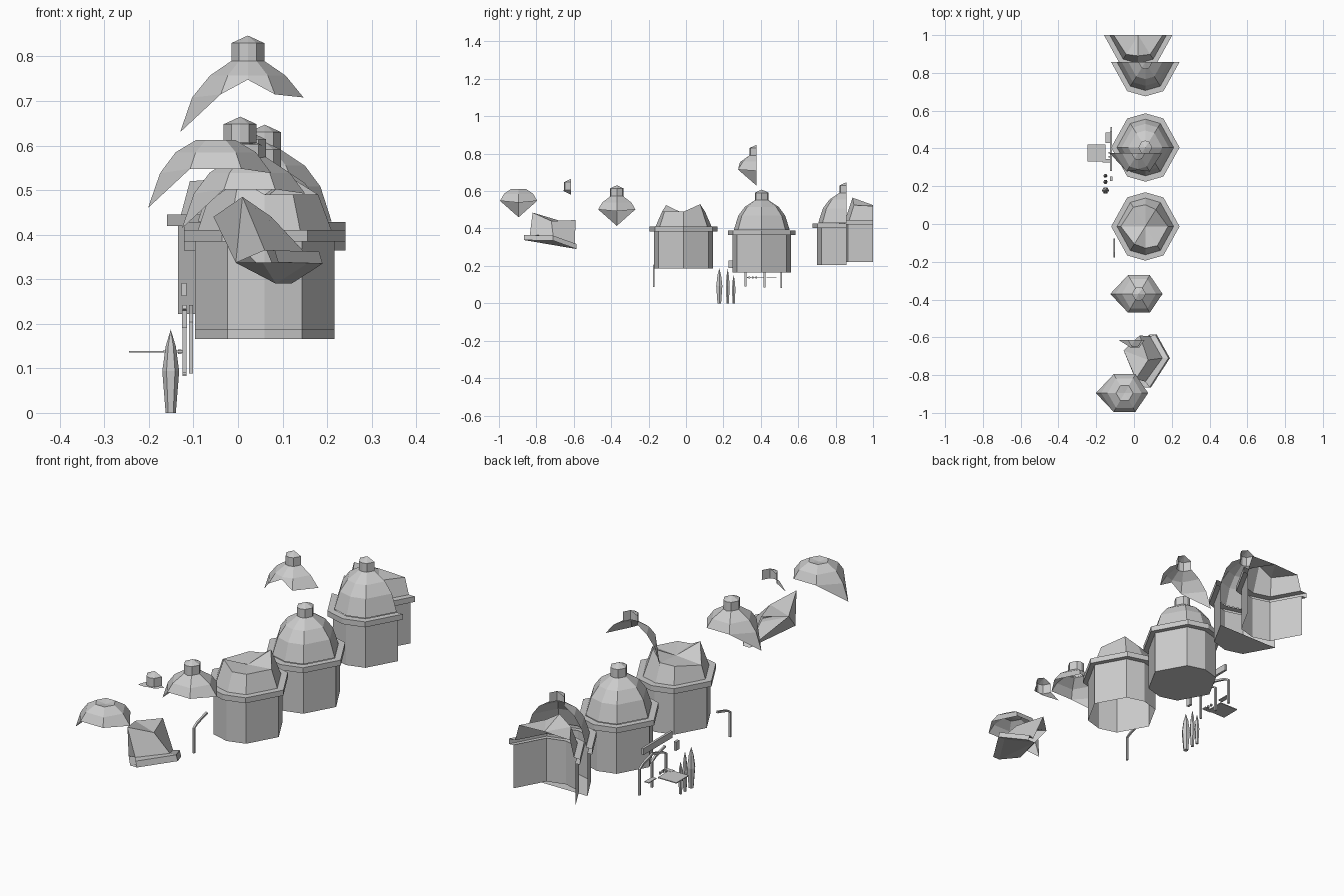
import bpy, bmesh
from math import sin, cos, radians
from mathutils import Vector

if "Cube" in bpy.data.objects:
    bpy.data.objects.remove(bpy.data.objects["Cube"])

FULL = [0, 58, 90, 122, 180, 238, 270, 302]
HALF = [180, 238, 270, 302, 360]
HEX = [0, 60, 120, 180, 240, 300]


def mesh_object(name, verts, faces):
    bm = bmesh.new()
    vs = [bm.verts.new(v) for v in verts]
    for f in faces:
        bm.faces.new([vs[i] for i in f])
    bmesh.ops.recalc_face_normals(bm, faces=bm.faces)
    me = bpy.data.meshes.new(name)
    bm.to_mesh(me)
    bm.free()
    ob = bpy.data.objects.new(name, me)
    bpy.context.collection.objects.link(ob)
    return ob


def shell(name, centre, angles, rows, bottom=False, tip=None, drops=(), drop_row=None):
    """Faceted shell: rows are (radius, height) or one such pair per angle."""
    cx, cy, cz = centre
    n = len(angles)
    closed = angles[-1] < 360
    verts, faces = [], []

    def point(a, r, z):
        return (cx + r * cos(radians(a)), cy + r * sin(radians(a)), cz + z)

    for row in rows:
        for k, a in enumerate(angles):
            r, z = row[k] if isinstance(row, list) else row
            verts.append(point(a, r, z))
    pairs = [(k, (k + 1) % n) for k in range(n if closed else n - 1)]
    for i in range(len(rows) - 1):
        faces += [(i*n + a, i*n + b, (i+1)*n + b, (i+1)*n + a) for a, b in pairs]
    if bottom:
        faces.append(tuple(reversed(range(n))))
    if tip is not None:
        verts.append((cx, cy, cz + tip))
        last = (len(rows) - 1) * n
        faces += [(last + a, last + b, len(verts) - 1) for a, b in pairs]
    for k in drops:  # broken rim points hanging below the first row
        verts.append(point(angles[k], *drop_row))
        faces += [(a, b, len(verts) - 1) for a, b in pairs if k in (a, b)]
    return mesh_object(name, verts, faces)


def box(name, x, y, z):
    v = [(a, b, c) for a in x for b in y for c in z]
    return mesh_object(name, v, [(0, 1, 3, 2), (4, 6, 7, 5), (0, 4, 5, 1),
                                 (2, 3, 7, 6), (0, 2, 6, 4), (1, 5, 7, 3)])


def bar(name, pts, w):
    """Square bar following a path in the yz plane."""
    verts, faces = [], []
    for i, p in enumerate(pts):
        p = Vector(p)
        d = (Vector(pts[min(i+1, len(pts)-1)]) - Vector(pts[max(i-1, 0)])).normalized()
        side = Vector((w / 2, 0, 0))
        up = d.cross(Vector((1, 0, 0))).normalized() * w / 2
        verts += [p - side - up, p + side - up, p + side + up, p - side + up]
        if i:
            o = 4 * i
            faces += [(o-4+k, o-4+(k+1) % 4, o+(k+1) % 4, o+k) for k in range(4)]
    faces += [(3, 2, 1, 0), tuple(range(len(verts)-4, len(verts)))]
    return mesh_object(name, verts, faces)


def tower(name, centre, angles, bottom=False):
    shell(name + "_wall", centre, angles, [(.157, 0), (.157, .2)], bottom=bottom)
    shell(name + "_cornice", centre, angles,
          [(.157, .198), (.181, .198), (.181, .223), (.15, .223)])


def cupola(name, centre, angles):
    shell(name, centre, angles, [(.037, .155), (.037, .2)], tip=.217)


DOME = [(.15, 0), (.125, .078), (.09, .125), (.037, .16)]

# whole tower
tower("whole_tower", (.06, .405, .166), FULL, True)
shell("whole_dome", (.06, .405, .391), FULL, DOME)
cupola("whole_cupola", (.06, .405, .391), FULL)

# tower with a caved-in dome
tower("caved_tower", (.06, -.013, .187), FULL)
broken = [(.12, .08), (.105, .12), (.115, .08), (.12, .075),
          (.13, .06), (.11, .115), (.115, .08), (.12, .08)]
shell("caved_dome", (.06, -.013, .41), FULL, [(.15, 0), broken], tip=.07)

# two half towers, open at the back
tower("half_tower", (.06, .857, .205), HALF, True)
shell("half_dome", (.06, .857, .43), HALF, DOME)
cupola("half_cupola", (.06, .857, .43), HALF)
tower("rear_half_tower", (.022, 1.0, .222), HALF)
shell("rear_half_dome", (.022, 1.0, .445), HALF,
      [(.15, 0), [(.13, .075), (.12, .08), (.11, .12), (.12, .08), (.13, .075)]], tip=.08)

# floating dome fragments, each with one long broken point on the left
rim = [(.125, .078), (.115, .088), (.115, .088)] * 2
half_rim = [(.125, .078), (.115, .085), (.09, .118), (.115, .085), (.125, .078)]
shell("half_cap", (.022, .376, .63), HALF, [half_rim, (.085, .127), (.037, .16)],
      drops=[0], drop_row=(.152, 0))
cupola("half_cap_cupola", (.022, .376, .63), HALF)
shell("full_cap", (.026, -.37, .414), HEX, [rim] + DOME[2:], drops=[3], drop_row=(.152, 0))
cupola("full_cap_cupola", (.026, -.37, .414), FULL)
shell("broken_top_cap", (-.05, -.895, .46), HEX, [rim, (.09, .125), (.045, .152)],
      tip=.145, drops=[3], drop_row=(.152, 0))
skirt = [(.085, .13), (.045, .15), (.04, .155), (.045, .155), (.05, .15)]
shell("small_cupola_skirt", (.005, -.615, .45), HALF, [(.037, .157), skirt])
cupola("small_cupola", (.005, -.615, .448), HALF)

# tilted piece of dome with its cornice
outer = [(.12, -.585, .29), (.19, -.71, .335), (.09, -.865, .338)]
inner = [(.085, -.595, .315), (.15, -.71, .36), (.06, -.835, .365)]
mid = [(.03, -.59, .445), (.075, -.72, .44), (.01, -.82, .485)]
lift = [(x - .008, y, z + .027) for x, y, z in outer]
low = [(x - .035, y, z) for x, y, z in outer]
rows = low + outer + lift + inner + mid + [(-.055, -.67, .44), (-.005, -.79, .337)]
faces = [(3*i+k, 3*i+k+1, 3*i+k+4, 3*i+k+3) for i in range(4) for k in range(2)]
faces += [(12, 13, 15), (13, 14, 15), (14, 16, 15), (11, 16, 14)]
faces += [(0, 2, 1), (0, 16, 2), (0, 15, 16)]
mesh_object("tilted_dome_piece", rows, faces)

# bracket posts with angled arms
posts = [(-.105, -.172, .088, 1), (-.12, .51, .083, -1),
         (-.12, .42, .085, -1), (-.12, .318, .09, 1)]
for i, (x, y, z, d) in enumerate(posts):
    bar("bracket_post_%d" % i, [(x, y, z), (x, y, .203), (x, y + d*.025, .218),
                                (x, y + d*.095, .238)], .009)
box("short_post", (-.126, -.114), (.228, .252), (.19, .23))
box("beam", (-.127, -.116), (.28, .49), (.262, .292))

# thin plate with pegs
box("plate", (-.245, -.15), (.33, .42), (.135, .139))
box("plate_arm", (-.168, -.124), (.325, .345), (.135, .14))
box("side_plate", (-.15, -.128), (.43, .485), (.135, .139))
for i, y in enumerate((.335, .352, .372)):
    box("peg_%d" % i, (-.135, -.127), (y, y + .008), (.132, .142))

# slender spindle trees
for i, (y, r, h) in enumerate([(.178, .019, .187), (.223, .012, .185), (.255, .011, .15)]):
    shell("spindle_tree_%d" % i, (-.151, y, 0), HEX,
          [(r*.6, 0), (r, h*.5), (r*.6, h*.8)], bottom=True, tip=h)
